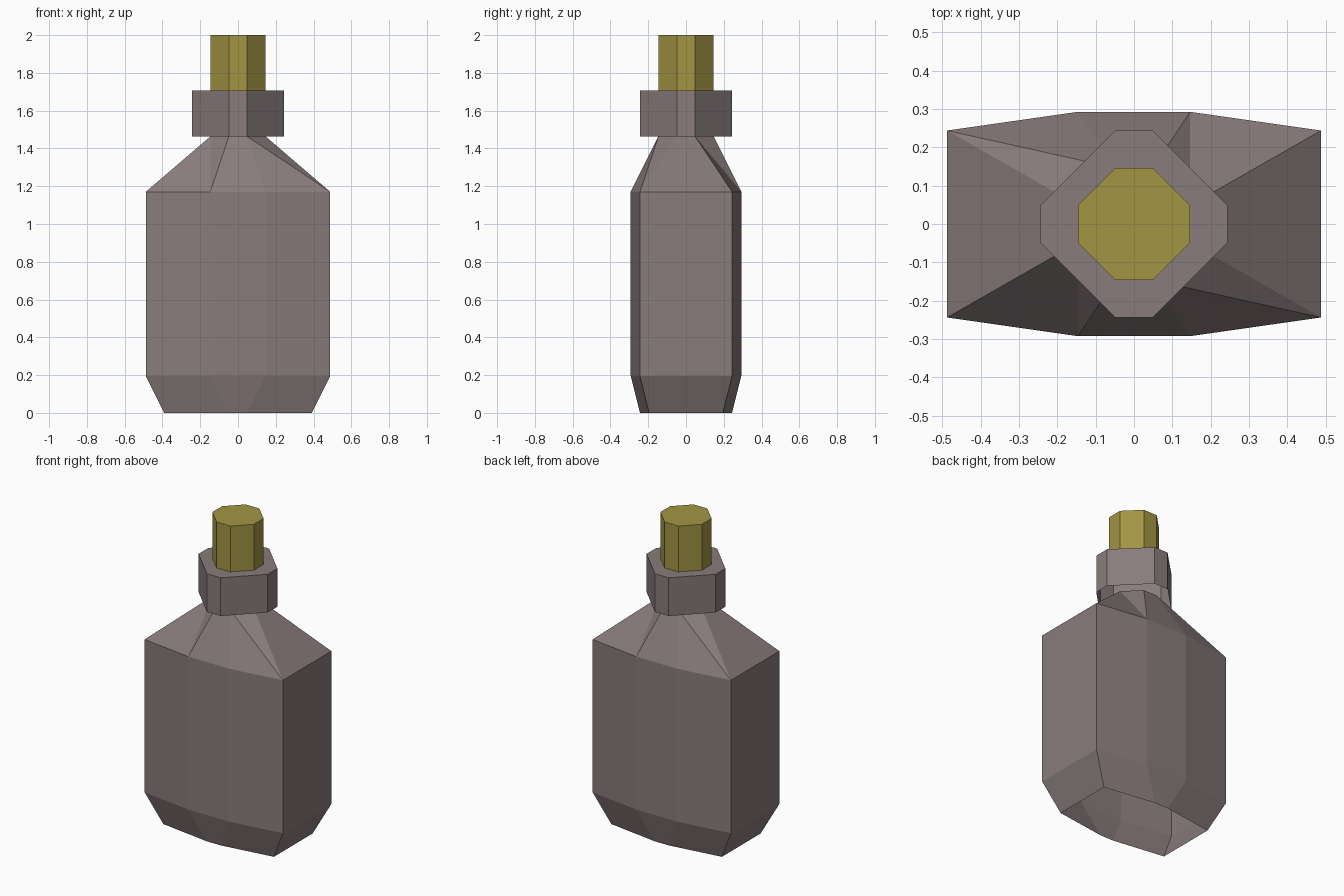
import bpy, bmesh

if "Cube" in bpy.data.objects:
    bpy.data.objects.remove(bpy.data.objects["Cube"])

U = 2 / 41  # the model sits on a regular grid of this step


def material(name, color):
    m = bpy.data.materials.new(name)
    m.diffuse_color = (*color, 1)
    m.use_nodes = True
    m.node_tree.nodes["Principled BSDF"].inputs["Base Color"].default_value = m.diffuse_color
    return m


def ring(mid_x, mid_y, side_x, side_y):
    """Eight-sided outline, counter-clockwise from the front left."""
    half = [(-mid_x, -mid_y), (mid_x, -mid_y), (side_x, -side_y), (side_x, side_y)]
    return half + [(-x, -y) for x, y in half]


def loft(name, sections, mat, cap=False):
    """Stack outlines into a shell that is open below, optionally capped on top."""
    bm = bmesh.new()
    loops = [[bm.verts.new((x * U, y * U, z * U)) for x, y in pts] for z, pts in sections]
    for lo, hi in zip(loops, loops[1:]):
        for i in range(8):
            j = (i + 1) % 8
            bm.faces.new((lo[i], lo[j], hi[i]))
            bm.faces.new((lo[j], hi[j], hi[i]))
    if cap:
        bm.faces.new(loops[-1])
    me = bpy.data.meshes.new(name)
    bm.to_mesh(me)
    bm.free()
    me.materials.append(mat)
    ob = bpy.data.objects.new(name, me)
    bpy.context.collection.objects.link(ob)
    return ob


glass = material("bottle_grey", (0.25, 0.2, 0.2))
cork = material("stopper_yellow", (0.36, 0.3, 0.055))

body = ring(3, 6, 10, 5)
neck = ring(1, 3, 3, 1)
collar = ring(1, 5, 5, 1)

# Flask body: tapered foot, straight sides, sloping shoulders
loft("body", [(0, ring(1, 5, 8, 4)), (4, body), (24, body), (30, neck)], glass)
# Wide neck collar, its top stepping in to the stopper
loft("collar", [(30, collar), (35, collar), (35, neck)], glass)
# Stopper
loft("stopper", [(35, neck), (41, neck)], cork, cap=True)
